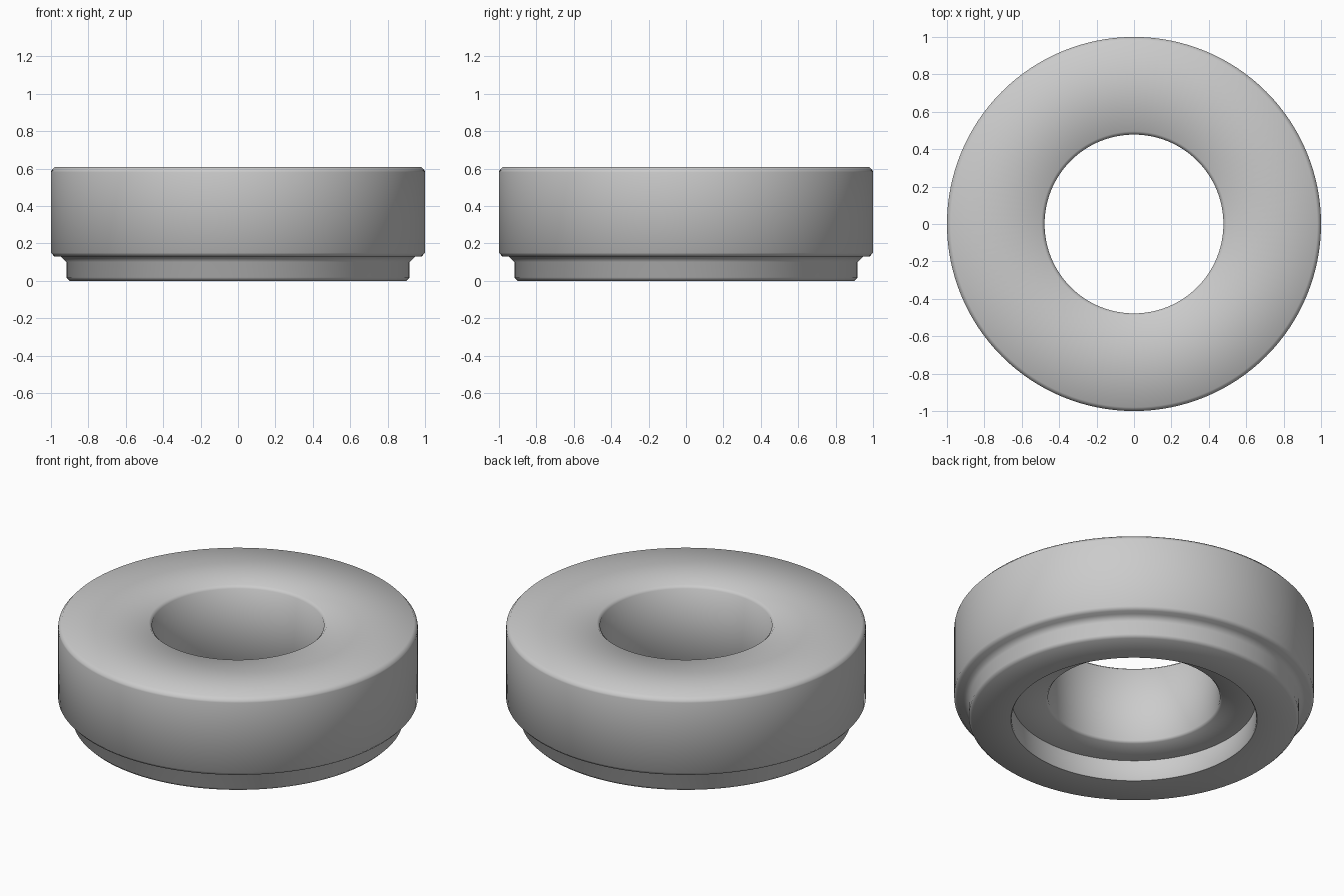
import bpy, bmesh, math

if "Cube" in bpy.data.objects:
    bpy.data.objects.remove(bpy.data.objects["Cube"])

SEGMENTS = 128

# Closed cross-section (radius, height), from the bore round the outside
profile = [
    (0.478, 0.14), (0.478, 0.592), (0.495, 0.609),    # bore and its top chamfer
    (0.98, 0.609), (0.998, 0.589),                    # top face and rim chamfer
    (1.0, 0.58), (1.0, 0.15), (0.982, 0.13),          # outer wall
    (0.948, 0.13), (0.918, 0.10),                     # shoulder and flare
    (0.918, 0.018), (0.90, 0.0),                      # lower lip
    (0.685, 0.0), (0.68, 0.006),                      # underside ring
    (0.68, 0.126), (0.49, 0.126),                     # counterbore
]

# Revolve the section into a ring
bm = bmesh.new()
rings = []
for i in range(SEGMENTS):
    a = 2 * math.pi * i / SEGMENTS
    rings.append([bm.verts.new((r * math.cos(a), r * math.sin(a), z)) for r, z in profile])
n = len(profile)
for i in range(SEGMENTS):
    here, there = rings[i], rings[(i + 1) % SEGMENTS]
    for j in range(n):
        k = (j + 1) % n
        bm.faces.new((here[j], here[k], there[k], there[j]))
bmesh.ops.recalc_face_normals(bm, faces=bm.faces)
mesh = bpy.data.meshes.new("stepped_ring")
bm.to_mesh(mesh)
bm.free()

ring = bpy.data.objects.new("stepped_ring", mesh)
bpy.context.collection.objects.link(ring)
bpy.context.view_layer.objects.active = ring
ring.select_set(True)
bpy.ops.object.shade_smooth_by_angle(angle=math.radians(50))
